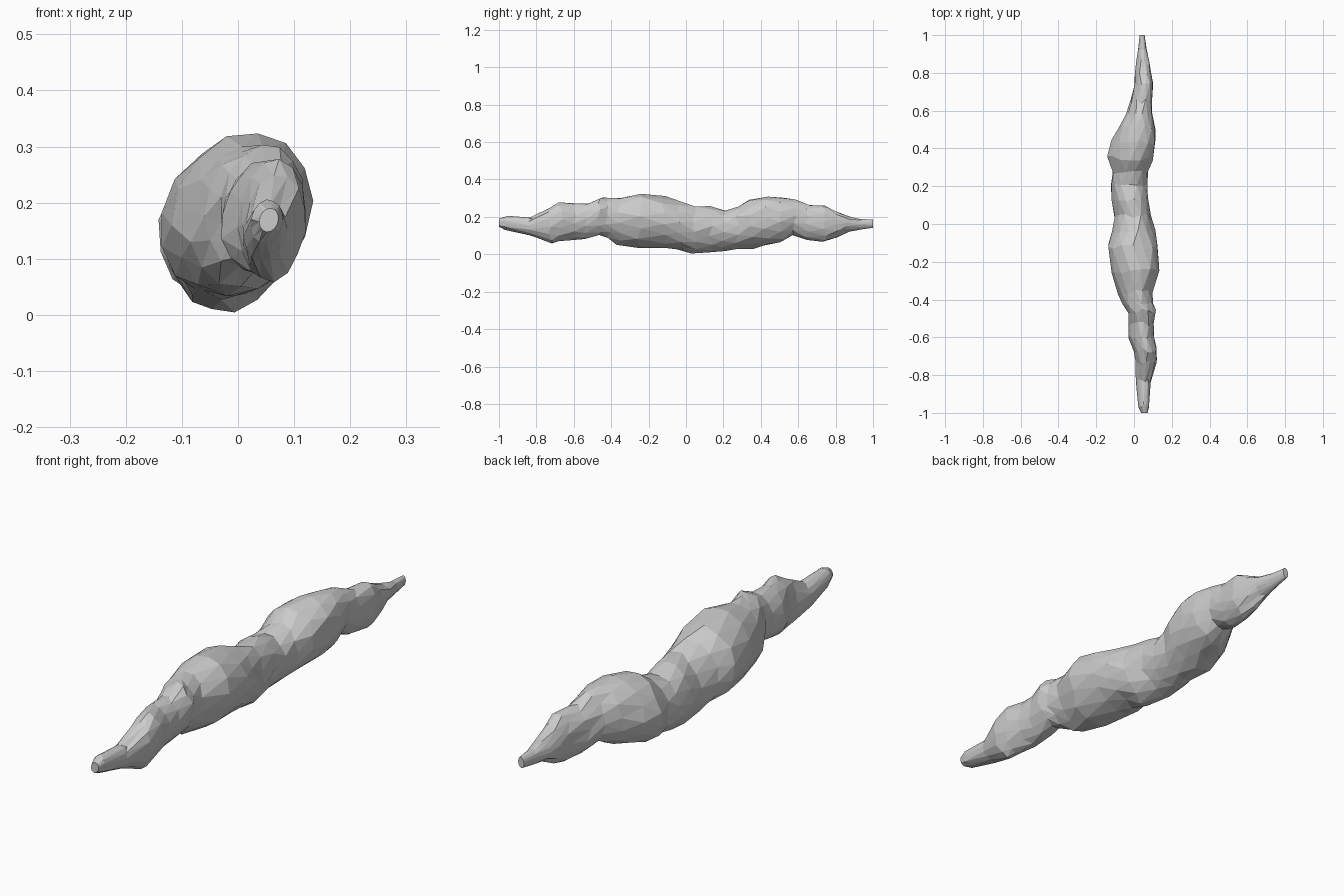
import bpy, bmesh, math, random

random.seed(4)
SIDES = 14
LEAN = 0.15

# Body profile: y, left x, right x, bottom z, top z
stations = [
    (-1.00, .038, .072, .148, .190), (-.96, .022, .080, .130, .205),
    (-.83, .010, .088, .098, .196), (-.73, .008, .120, .060, .250),
    (-.67, .000, .120, .068, .278), (-.60, -.030, .106, .075, .270),
    (-.53, -.027, .102, .085, .274), (-.46, -.030, .115, .104, .302),
    (-.42, -.058, .100, .085, .300), (-.36, -.085, .096, .050, .304),
    (-.25, -.116, .132, .038, .325), (-.12, -.138, .128, .035, .308),
    (-.04, -.118, .110, .028, .278), (.04, -.102, .090, .002, .258),
    (.13, -.115, .072, .010, .255), (.20, -.122, .070, .018, .236),
    (.27, -.115, .076, .025, .252), (.35, -.142, .102, .030, .290),
    (.43, -.122, .116, .045, .307), (.51, -.080, .112, .060, .306),
    (.58, -.042, .096, .100, .290), (.65, -.020, .096, .075, .266),
    (.74, .000, .102, .068, .262), (.80, .005, .092, .090, .235),
    (.86, .012, .080, .122, .205), (.93, .022, .066, .132, .190),
    (1.00, .030, .056, .142, .185),
]

bm = bmesh.new()
rings = []
for i, (y, x0, x1, z0, z1) in enumerate(stations):
    end = i in (0, len(stations) - 1)
    ring = []
    for k in range(SIDES):
        t = 2 * math.pi * (k + 0.5 * (i % 2)) / SIDES
        s = 1.01 if end else random.uniform(.97, 1.04)
        x = (x0 + x1) / 2 + (x1 - x0) / 2 * s * math.cos(t)
        z = (z0 + z1) / 2 + (z1 - z0) / 2 * s * math.sin(t + LEAN)
        dy = 0 if end else random.uniform(-.014, .014)
        ring.append(bm.verts.new((x, y + dy, max(z, 0))))
    rings.append(ring)

# Staggered triangles between neighbouring rings
for i, (a, b) in enumerate(zip(rings, rings[1:])):
    for k in range(SIDES):
        n = (k + 1) % SIDES
        if i % 2 == 0:
            bm.faces.new((a[k], a[n], b[k]))
            bm.faces.new((a[n], b[n], b[k]))
        else:
            bm.faces.new((a[k], a[n], b[n]))
            bm.faces.new((a[k], b[n], b[k]))

# Closed tips
bm.faces.new(rings[0])
bm.faces.new(rings[-1])
bmesh.ops.recalc_face_normals(bm, faces=bm.faces)

mesh = bpy.data.meshes.new("lumpy_body")
bm.to_mesh(mesh)
bm.free()
body = bpy.data.objects.new("lumpy_body", mesh)
bpy.context.collection.objects.link(body)
